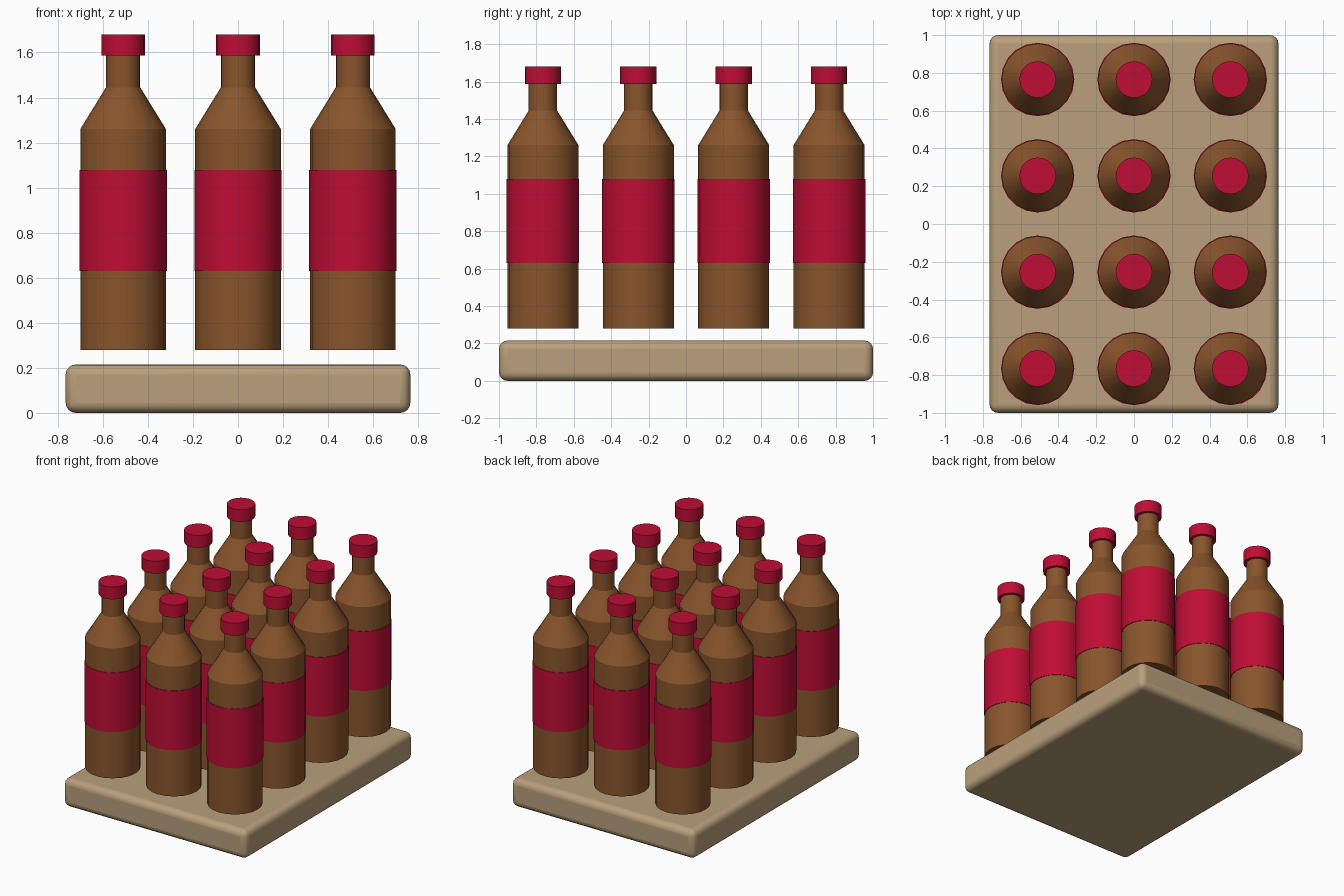
import bpy, bmesh
from math import cos, sin, pi, radians

if "Cube" in bpy.data.objects:
    bpy.data.objects.remove(bpy.data.objects["Cube"])

SIDES = 20


def material(name, rgb):
    m = bpy.data.materials.new(name)
    m.diffuse_color = (*rgb, 1)
    m.use_nodes = True
    m.node_tree.nodes["Principled BSDF"].inputs["Base Color"].default_value = m.diffuse_color
    return m


def lathe(name, profile, mat):
    """Closed solid of revolution from (radius, z) points, bottom to top."""
    bm = bmesh.new()
    rings = [[bm.verts.new((r * cos(2 * pi * i / SIDES), r * sin(2 * pi * i / SIDES), z))
              for i in range(SIDES)] for r, z in profile]
    for a, b in zip(rings, rings[1:]):
        for i in range(SIDES):
            j = (i + 1) % SIDES
            bm.faces.new((a[i], a[j], b[j], b[i]))
    bm.faces.new(rings[0][::-1])
    bm.faces.new(rings[-1])
    mesh = bpy.data.meshes.new(name)
    bm.to_mesh(mesh)
    bm.free()
    mesh.materials.append(mat)
    mesh.shade_smooth()
    mesh.set_sharp_from_angle(angle=radians(30))
    return mesh


tan = material("tan", (0.49, 0.35, 0.2))
brown = material("brown_glass", (0.25, 0.09, 0.025))
red = material("red", (0.52, 0.004, 0.035))

# Tray with rounded edges
bpy.ops.mesh.primitive_cube_add(size=1, location=(0, 0, 0.1075))
tray = bpy.context.object
tray.name = "tray"
tray.scale = (1.53, 2, 0.215)
bpy.ops.object.transform_apply(location=False, rotation=False, scale=True)
bevel = tray.modifiers.new("rounded_edges", 'BEVEL')
bevel.width = 0.045
bevel.segments = 4
tray.data.materials.append(tan)
bpy.ops.object.shade_smooth_by_angle(angle=radians(35))

# Bottle parts, shared by every bottle
parts = {
    "bottle": lathe("bottle", [(0.19, 0.28), (0.19, 1.26), (0.076, 1.445), (0.076, 1.6)], brown),
    "label": lathe("label", [(0.194, 0.63), (0.194, 1.078)], red),
    "cap": lathe("cap", [(0.097, 1.587), (0.097, 1.68)], red),
}

# Three by four grid of bottles
for ix in range(3):
    for iy in range(4):
        for name, mesh in parts.items():
            ob = bpy.data.objects.new(f"{name}_{ix + 1}_{iy + 1}", mesh)
            ob.location = ((ix - 1) * 0.51, (iy - 1.5) * 0.51, 0)
            bpy.context.collection.objects.link(ob)
